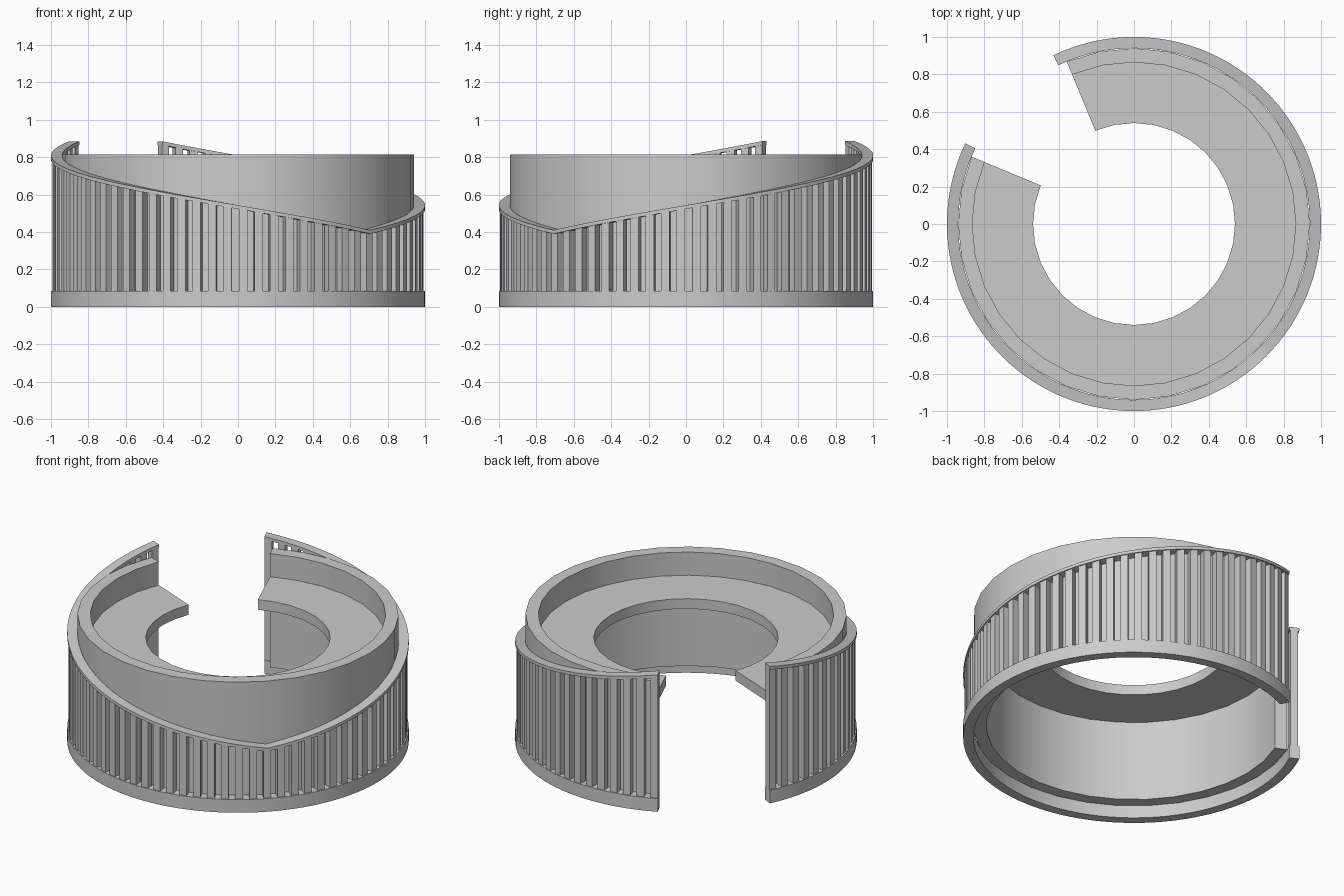
import bpy, bmesh
from math import radians, cos, sin

if "Cube" in bpy.data.objects:
    bpy.data.objects.remove(bpy.data.objects["Cube"])

GAP = 135.0                     # direction of the opening, degrees
SCREEN = 19.5                   # half opening of the outer screen
DRUM = 22.5                     # half opening of the inner drum


def polar(r, deg, z):
    a = radians(deg)
    return (r * cos(a), r * sin(a), z)


def finish(name, bm, smooth=True):
    bmesh.ops.recalc_face_normals(bm, faces=bm.faces)
    mesh = bpy.data.meshes.new(name)
    bm.to_mesh(mesh)
    bm.free()
    ob = bpy.data.objects.new(name, mesh)
    bpy.context.collection.objects.link(ob)
    if smooth:
        bpy.ops.object.select_all(action='DESELECT')
        ob.select_set(True)
        bpy.context.view_layer.objects.active = ob
        bpy.ops.object.shade_smooth_by_angle(angle=radians(30))
    return ob


def open_ring(name, profile, half_gap, steps):
    """Sweep a closed (r, z) profile round the z axis, leaving the gap open."""
    bm = bmesh.new()
    rows = []
    for i in range(steps + 1):
        t = half_gap + (360 - 2 * half_gap) * i / steps
        rows.append([bm.verts.new(polar(r, GAP + t, z)) for r, z in profile(t)])
    n = len(rows[0])
    for a, b in zip(rows, rows[1:]):
        for k in range(n):
            bm.faces.new((a[k], a[(k + 1) % n], b[(k + 1) % n], b[k]))
    bm.faces.new(rows[0])
    bm.faces.new(rows[-1][::-1])
    return finish(name, bm)


def rail_top(t):
    """Height of the sloping rail, falling evenly from gap to far side."""
    away = min(t, 360 - t)
    return 0.885 - 0.475 * (away - SCREEN) / (180 - SCREEN)


# Base ring under the screen
open_ring("base_ring", lambda t: [(0.94, 0), (1, 0), (1, 0.085), (0.94, 0.085)],
          SCREEN, 112)

# Sloping top rail
open_ring("sloping_rail",
          lambda t: [(r, rail_top(t) - d) for r, d in
                     ((0.94, 0.02), (1, 0.02), (1, 0), (0.94, 0))],
          SCREEN, 112)

# Inner drum with its floor ledge
open_ring("inner_drum",
          lambda t: [(0.94, 0.08), (0.94, 0.815), (0.865, 0.815), (0.865, 0.665),
                     (0.54, 0.665), (0.54, 0.60), (0.865, 0.60), (0.865, 0.08)],
          DRUM, 28)

# Upright slats between base and rail
bm = bmesh.new()
COUNT, HALF = 67, 1.3
for i in range(COUNT):
    t = SCREEN + HALF + (360 - 2 * SCREEN - 2 * HALF) * i / (COUNT - 1)
    corners = [(0.945, -HALF), (0.993, -HALF), (0.993, HALF), (0.945, HALF)]
    low = [bm.verts.new(polar(r, GAP + t + d, 0.08)) for r, d in corners]
    top = [bm.verts.new(polar(r, GAP + t + d, rail_top(t + d) - 0.018))
           for r, d in corners]
    bm.faces.new(low)
    bm.faces.new(top)
    for k in range(4):
        j = (k + 1) % 4
        bm.faces.new((low[k], low[j], top[j], top[k]))
finish("screen_slats", bm, smooth=False)
